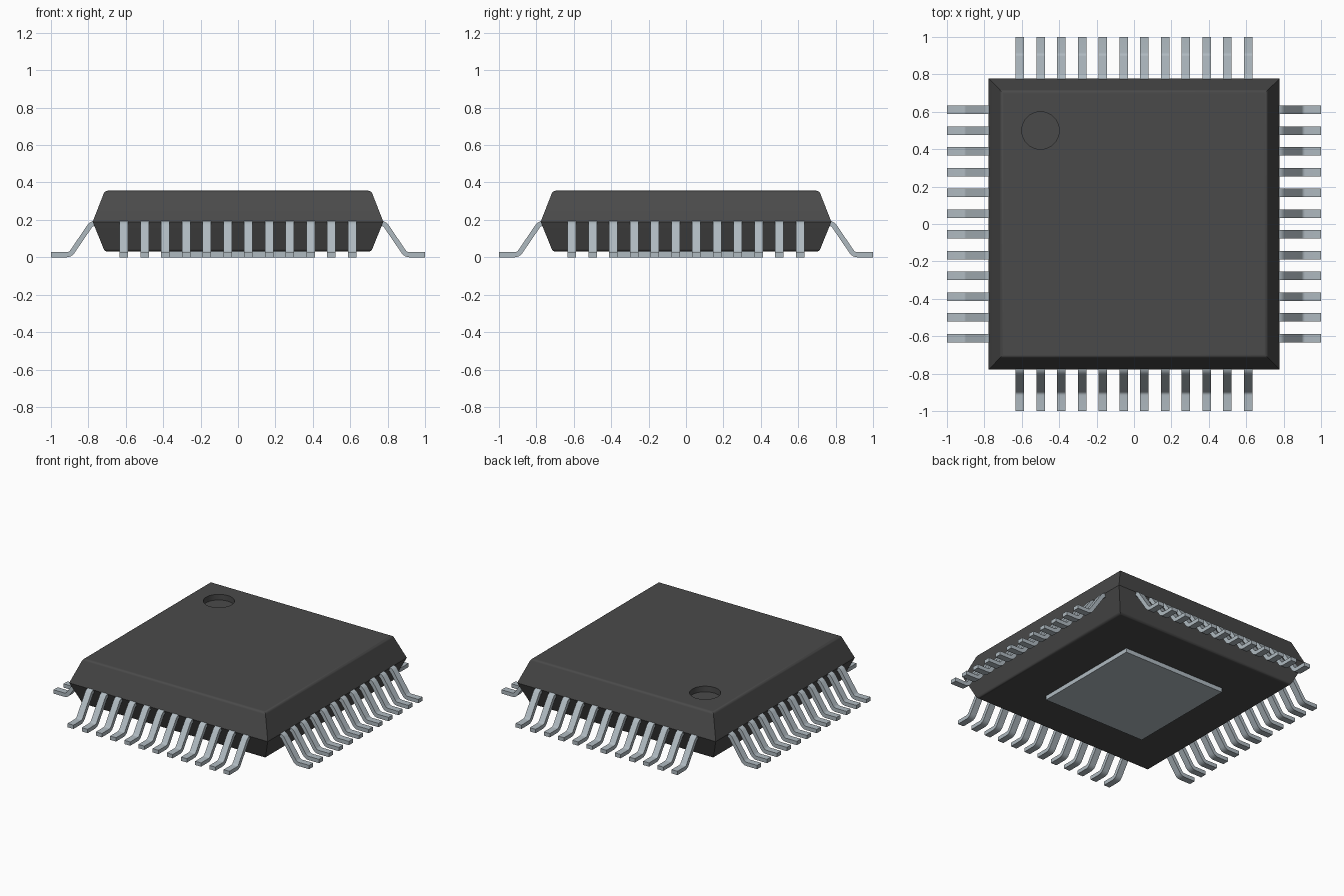
import bpy, bmesh, math
from mathutils import Vector

cube = bpy.data.objects.get("Cube")
if cube:
    bpy.data.objects.remove(cube, do_unlink=True)


def material(name, rgb, rough):
    m = bpy.data.materials.new(name)
    m.use_nodes = True
    m.diffuse_color = (*rgb, 1)
    bsdf = next(n for n in m.node_tree.nodes if n.type == 'BSDF_PRINCIPLED')
    bsdf.inputs["Base Color"].default_value = (*rgb, 1)
    bsdf.inputs["Roughness"].default_value = rough
    return m


BLACK = material("black plastic", (0.068, 0.068, 0.068), 0.7)
METAL = material("tinned metal", (0.43, 0.49, 0.53), 0.5)


def add_mesh(name, bm, mat):
    bmesh.ops.recalc_face_normals(bm, faces=bm.faces)
    mesh = bpy.data.meshes.new(name)
    bm.to_mesh(mesh)
    bm.free()
    mesh.materials.append(mat)
    obj = bpy.data.objects.new(name, mesh)
    bpy.context.collection.objects.link(obj)
    return obj


def activate(obj):
    bpy.ops.object.select_all(action='DESELECT')
    obj.select_set(True)
    bpy.context.view_layer.objects.active = obj


def smooth(obj, angle):
    activate(obj)
    bpy.ops.object.shade_smooth_by_angle(angle=math.radians(angle))


# Package body: square sections tapering above and below a middle seam
BOTTOM, SEAM, TOP = 0.03, 0.19, 0.356
bm = bmesh.new()
rings = []
for half, z in ((0.712, BOTTOM), (0.777, SEAM), (0.712, TOP)):
    rings.append([bm.verts.new((sx * half, sy * half, z))
                  for sx, sy in ((-1, -1), (1, -1), (1, 1), (-1, 1))])
for low, high in zip(rings, rings[1:]):
    for i in range(4):
        j = (i + 1) % 4
        bm.faces.new((low[i], low[j], high[j], high[i]))
bm.faces.new(rings[0][::-1])
bm.faces.new(rings[-1])
# Soft rims around the top and bottom faces
rims = [e for e in bm.edges
        if e.verts[0].co.z == e.verts[1].co.z and abs(e.verts[0].co.z - SEAM) > 0.01]
bmesh.ops.bevel(bm, geom=rims, offset=0.015, segments=3, profile=0.5, affect='EDGES')
body = add_mesh("package_body", bm, BLACK)

# Round orientation dimple cut into the top
bm = bmesh.new()
bmesh.ops.create_cone(bm, cap_ends=True, segments=40, radius1=0.1, radius2=0.1, depth=0.2)
bmesh.ops.translate(bm, verts=bm.verts, vec=(-0.5, 0.5, TOP - 0.04 + 0.1))
cutter = add_mesh("dimple_cutter", bm, BLACK)
cutter.hide_render = True
activate(body)
cut = body.modifiers.new("dimple", 'BOOLEAN')
cut.operation = 'DIFFERENCE'
cut.solver = 'EXACT'
cut.object = cutter
bpy.ops.object.modifier_apply(modifier=cut.name)
bpy.data.objects.remove(cutter, do_unlink=True)
smooth(body, 30)
body.modifiers.new("clean_shading", 'WEIGHTED_NORMAL').keep_sharp = True

# Thermal pad under the body
bm = bmesh.new()
bmesh.ops.create_cube(bm, size=1)
bmesh.ops.scale(bm, verts=bm.verts, vec=(0.8, 0.8, 0.04))
bmesh.ops.translate(bm, verts=bm.verts, vec=(0, 0, 0.02))
add_mesh("thermal_pad", bm, METAL)

# Gull-wing leads: a bent centre line given thickness and width
THICK, WIDTH, PITCH, COUNT = 0.027, 0.046, 0.111, 12


def rounded_path(points, radius, steps=4):
    path = [points[0]]
    for a, b, c in zip(points, points[1:], points[2:]):
        p = b + (a - b).normalized() * radius
        q = b + (c - b).normalized() * radius
        for i in range(steps + 1):
            t = i / steps
            path.append(p * (1 - t) ** 2 + b * 2 * t * (1 - t) + q * t * t)
    return path + [points[-1]]


def lead_outline():
    corners = [Vector(p) for p in ((0.71, 0.181), (0.783, 0.181),
                                   (0.897, THICK / 2), (1.0, THICK / 2))]
    path = rounded_path(corners, 0.02)
    upper, lower = [], []
    for i, p in enumerate(path):
        before = (p - path[i - 1]).normalized() if i else None
        after = (path[i + 1] - p).normalized() if i < len(path) - 1 else None
        d = ((before or after) + (after or before)).normalized()
        n = Vector((-d.y, d.x)) * THICK / 2
        upper.append(p + n)
        lower.append(p - n)
    return upper, lower


upper, lower = lead_outline()
bm = bmesh.new()
for k in range(COUNT):
    centre = (k - (COUNT - 1) / 2) * PITCH
    sections = []
    for u, l in zip(upper, lower):
        sections.append([bm.verts.new((p.x, centre + s * WIDTH / 2, p.y))
                         for p, s in ((u, -1), (u, 1), (l, 1), (l, -1))])
    for a, b in zip(sections, sections[1:]):
        for i in range(4):
            j = (i + 1) % 4
            bm.faces.new((a[i], a[j], b[j], b[i]))
    bm.faces.new(sections[0])
    bm.faces.new(sections[-1][::-1])
left_row = add_mesh("left_leads", bm, METAL)
smooth(left_row, 40)

# The same row on the other three sides
for turn, side in enumerate(("back", "right", "front"), 1):
    row = bpy.data.objects.new(side + "_leads", left_row.data)
    row.rotation_euler.z = turn * math.pi / 2
    bpy.context.collection.objects.link(row)
